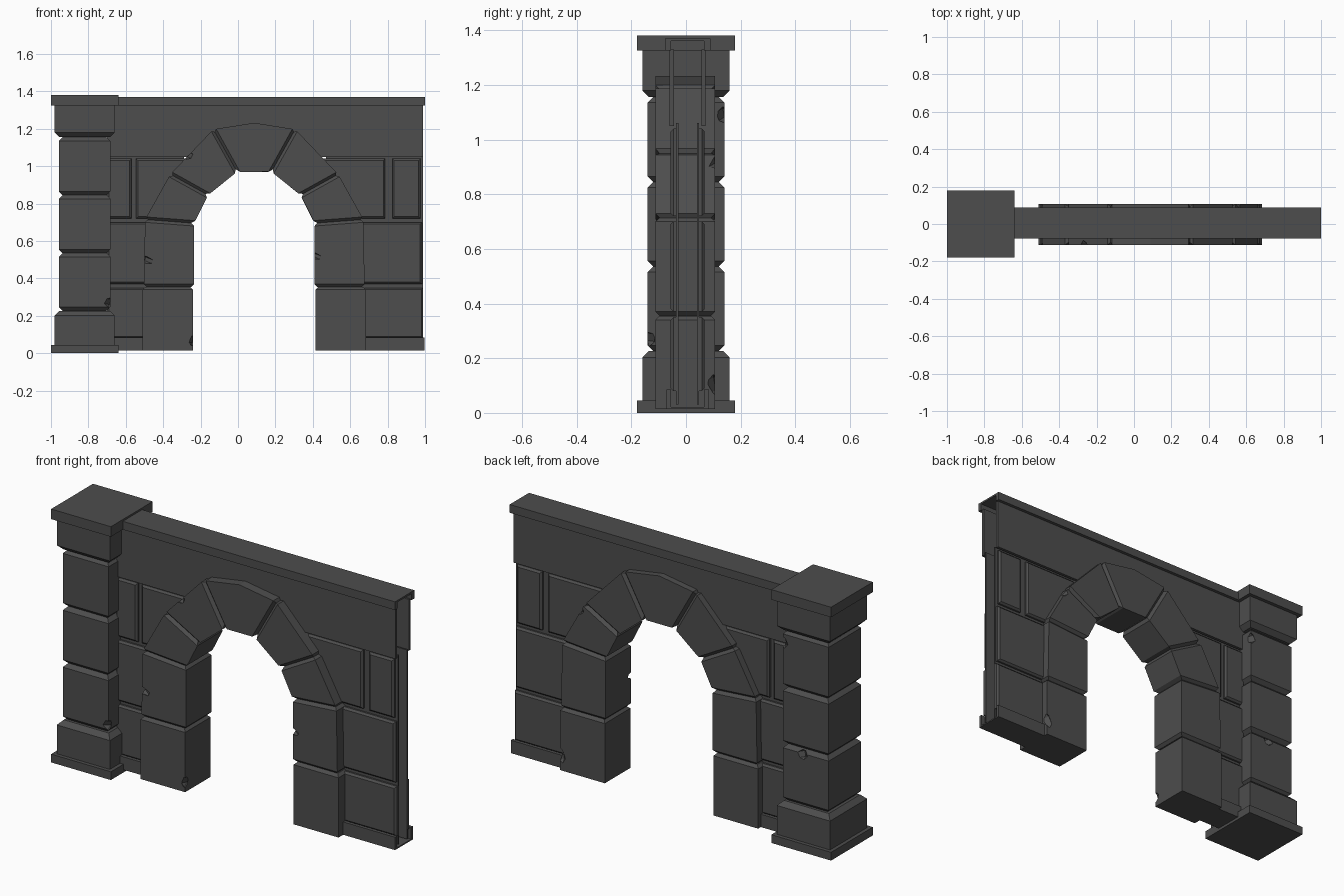
import bpy, bmesh
from mathutils import Vector

if "Cube" in bpy.data.objects:
    bpy.data.objects.remove(bpy.data.objects["Cube"], do_unlink=True)

stone = bpy.data.materials.new("dark_grey_stone")
stone.use_nodes = True
GREY = (0.075, 0.075, 0.075, 1)
stone.diffuse_color = GREY
bsdf = stone.node_tree.nodes["Principled BSDF"]
bsdf.inputs["Base Color"].default_value = GREY
bsdf.inputs["Roughness"].default_value = 0.9


def prism(name, pts, y0, y1, worn=(), bevel=0.015):
    """Extrude an x-z outline along y; chamfer the rims of the worn faces.
    worn holds outline edge numbers, or 'front' / 'back'."""
    bm = bmesh.new()
    a = [bm.verts.new((x, y0, z)) for x, z in pts]
    b = [bm.verts.new((x, y1, z)) for x, z in pts]
    faces = {"front": bm.faces.new(a), "back": bm.faces.new(b[::-1])}
    n = len(pts)
    for i in range(n):
        j = (i + 1) % n
        faces[i] = bm.faces.new((a[j], a[i], b[i], b[j]))
    bmesh.ops.recalc_face_normals(bm, faces=bm.faces)
    edges = list({e for key in worn for e in faces[key].edges})
    if edges:
        bmesh.ops.bevel(bm, geom=edges, offset=bevel, segments=1,
                        affect='EDGES', clamp_overlap=True)
    mesh = bpy.data.meshes.new(name)
    bm.to_mesh(mesh)
    bm.free()
    mesh.materials.append(stone)
    ob = bpy.data.objects.new(name, mesh)
    bpy.context.collection.objects.link(ob)
    return ob


def box(name, x0, x1, z0, z1, y0, y1, worn=(), bevel=0.015):
    # outline edges: 0 bottom, 1 right, 2 top, 3 left
    return prism(name, [(x0, z0), (x1, z0), (x1, z1), (x0, z1)], y0, y1, worn, bevel)


def chip(ob, place, size):
    """Knock a small wedge out of a block."""
    bpy.ops.mesh.primitive_uv_sphere_add(segments=4, ring_count=2, radius=1, location=place)
    cutter = bpy.context.object
    cutter.scale = size
    cutter.rotation_euler = (0.2, 0.3, 0.1)
    cutter.hide_render = True
    cutter.data.materials.append(stone)
    mod = ob.modifiers.new("chip", 'BOOLEAN')
    mod.operation = 'DIFFERENCE'
    mod.solver = 'EXACT'
    mod.object = cutter
    bpy.context.view_layer.objects.active = ob
    bpy.ops.object.modifier_apply(modifier=mod.name)
    bpy.data.objects.remove(cutter, do_unlink=True)


# Pillar
PX = -0.82
box("pillar_base", PX - .18, PX + .18, 0, .045, -.18, .18)
box("pillar_cap", PX - .18, PX + .18, 1.325, 1.38, -.18, .18)
box("pillar_foot_block", PX - .16, PX + .16, .045, .227, -.16, .16, [2], .025)
joints = [.227, .535, .845, 1.155]
drums = []
for i in range(3):
    drums.append(box(f"pillar_block_{i + 1}", PX - .138, PX + .138, joints[i], joints[i + 1],
                     -.14, .14, [0, 2], .02))
box("pillar_head_block", PX - .16, PX + .16, 1.155, 1.325, -.16, .16, [0], .025)

# Arch blocks, half built and half mirrored about the arch axis
AXIS = 0.087
Y0, Y1 = -.112, .107
half = [
    ("leg_lower", [(-.51, .015), (-.24, .015), (-.24, .355), (-.51, .355)], [2]),
    ("leg_upper", [(-.503, .355), (-.235, .355), (-.235, .695), (-.497, .715)], [0, 2]),
    ("springer", [(-.497, .715), (-.235, .695), (-.16, .845), (-.362, .957)], [0, 2]),
    ("haunch", [(-.362, .957), (-.16, .845), (-.005, .97), (-.132, 1.197)], [0, 2]),
]
arch = {}
for name, pts, worn in half:
    arch["right_" + name] = prism("right_" + name, pts, Y0, Y1, worn)
    flipped = [(2 * AXIS - x, z) for x, z in pts]
    arch["left_" + name] = prism("left_" + name, flipped, Y0, Y1, worn)
prism("keystone", [(-.005, .97), (2 * AXIS + .005, .97), (2 * AXIS + .132, 1.197),
                   (AXIS, 1.232), (-.132, 1.197)], Y0, Y1, [1, 4])

# Wall: a hollow shell of front and back skins, open at its free end
MID = 0.006
END = 0.99
courses = [
    (-.70, -.40, .08, .35), (-.70, -.40, .37, .70),
    (-.70, -.57, .72, 1.04), (-.545, -.27, .72, 1.04),
    (.58, END, .08, .35), (.58, .983, .37, .70),
    (.45, .787, .72, 1.04), (.825, .975, .72, 1.04),
]
for side, s in (("front", -1), ("back", 1)):
    def skin(name, x0, x1, z0, z1, inner, outer, worn=(), bevel=.01):
        ys = sorted((MID + s * inner, MID + s * outer))
        return box(f"{side}_{name}", x0, x1, z0, z1, *ys, worn, bevel)

    for i, (x0, x1, z0, z1) in enumerate(courses):
        skin(f"wall_stone_{i + 1}", x0, x1, z0, z1, .036, .062, [side])
    skin("right_mortar", -.70, -.29, .03, 1.06, .034, .042)
    skin("left_mortar", .47, END, .03, 1.06, .034, .042)
    skin("wall_band", -.70, END, 1.05, 1.33, .05, .066)
    skin("coping_lip", -.70, 1.0, 1.325, 1.37, .06, .083)
    skin("right_plinth", -.70, -.40, .015, .085, .06, .078)
    skin("left_plinth", .58, .997, .015, .085, .06, .078)

box("coping_top", -.70, 1.0, 1.36, 1.37, MID - .083, MID + .083)
box("right_plinth_floor", -.70, -.40, .015, .022, MID - .078, MID + .078)
box("left_plinth_floor", .58, .997, .015, .022, MID - .078, MID + .078)

# Chipped corners and edges
chip(arch["right_leg_upper"], (-.495, Y0, .50), (.05, .03, .02))
chip(arch["left_leg_upper"], (.41, Y0, .52), (.04, .03, .018))
chip(arch["left_leg_lower"], (.68, Y1, .10), (.025, .03, .05))
chip(arch["right_leg_lower"], (-.24, Y0, .07), (.02, .03, .035))
chip(arch["right_haunch"], (-.27, Y0, 1.06), (.03, .03, .025))
chip(arch["left_springer"], (.57, Y1, .92), (.03, .03, .03))
chip(drums[0], (PX + .138, -.14, .27), (.035, .03, .03))
chip(drums[0], (PX + .02, .14, .51), (.03, .03, .03))
chip(drums[2], (PX + .138, .14, 1.09), (.03, .03, .035))
